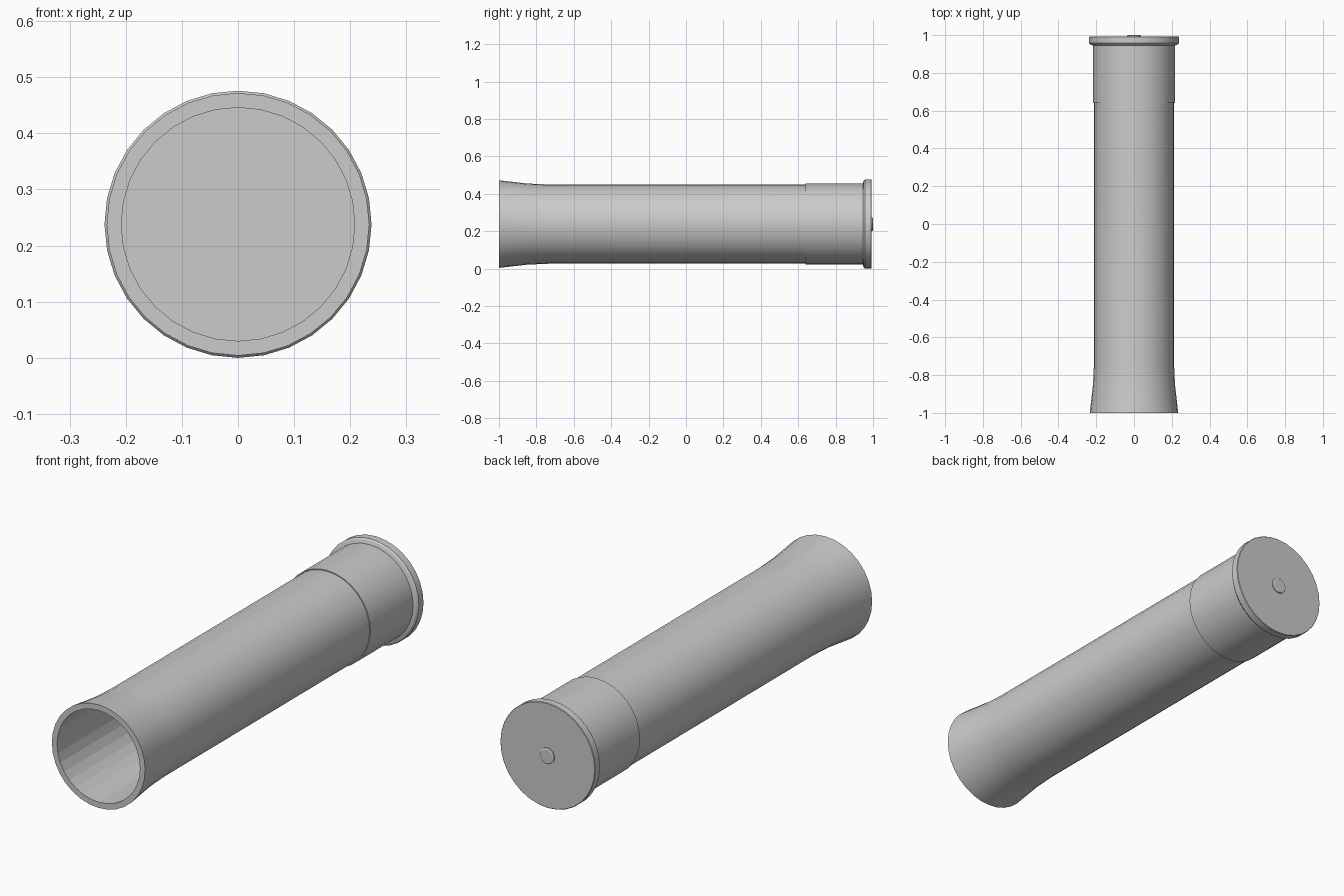
import bpy, bmesh
from math import cos, sin, pi, radians

if "Cube" in bpy.data.objects:
    bpy.data.objects.remove(bpy.data.objects["Cube"])

SIDES = 32
AXIS_Z = 0.238


def lathe(name, profile, sides=SIDES, flat_from=None):
    """Spin (y, radius) points round the long axis; radius 0 closes with a cap."""
    bm = bmesh.new()
    rings = []
    for y, r in profile:
        if r == 0:
            rings.append(None)
            continue
        rings.append([bm.verts.new((r * sin(2 * pi * i / sides), y,
                                    AXIS_Z + r * cos(2 * pi * i / sides)))
                      for i in range(sides)])
    flat = []
    for k, (a, b) in enumerate(zip(rings, rings[1:])):
        if a is None or b is None:
            loop = b or a
            bm.faces.new(loop if b else loop[::-1])
            continue
        for i in range(sides):
            j = (i + 1) % sides
            f = bm.faces.new((a[i], a[j], b[j], b[i]))
            if flat_from is not None and k >= flat_from:
                flat.append(f)
    bmesh.ops.recalc_face_normals(bm, faces=bm.faces)
    bm.faces.index_update()
    flat_ids = [f.index for f in flat]
    mesh = bpy.data.meshes.new(name)
    bm.to_mesh(mesh)
    bm.free()
    obj = bpy.data.objects.new(name, mesh)
    bpy.context.collection.objects.link(obj)
    bpy.context.view_layer.objects.active = obj
    obj.select_set(True)
    bpy.ops.object.shade_smooth_by_angle(angle=radians(30))
    obj.select_set(False)
    for i in flat_ids:
        mesh.polygons[i].use_smooth = False
    return obj


# Hull: outer wall flaring to the open mouth, then the straight faceted bore
lathe("hull", [(0.94, 0), (0.94, 0.212), (0.645, 0.212), (-0.74, 0.212),
               (-0.85, 0.217), (-1.0, 0.234), (-1.0, 0.208),
               (0.93, 0.208), (0.93, 0)], flat_from=6)

# Metal head: sleeve, small groove and extraction rim
lathe("metal_head", [(0.64, 0.2125), (0.64, 0.217), (0.945, 0.217),
                     (0.95, 0.232), (0.957, 0.238), (0.99, 0.238),
                     (0.992, 0.236), (0.992, 0)])

# Primer: bevelled button in the base
lathe("primer", [(0.98, 0), (0.98, 0.036), (0.997, 0.036),
                 (1.0, 0.031), (1.0, 0)])
